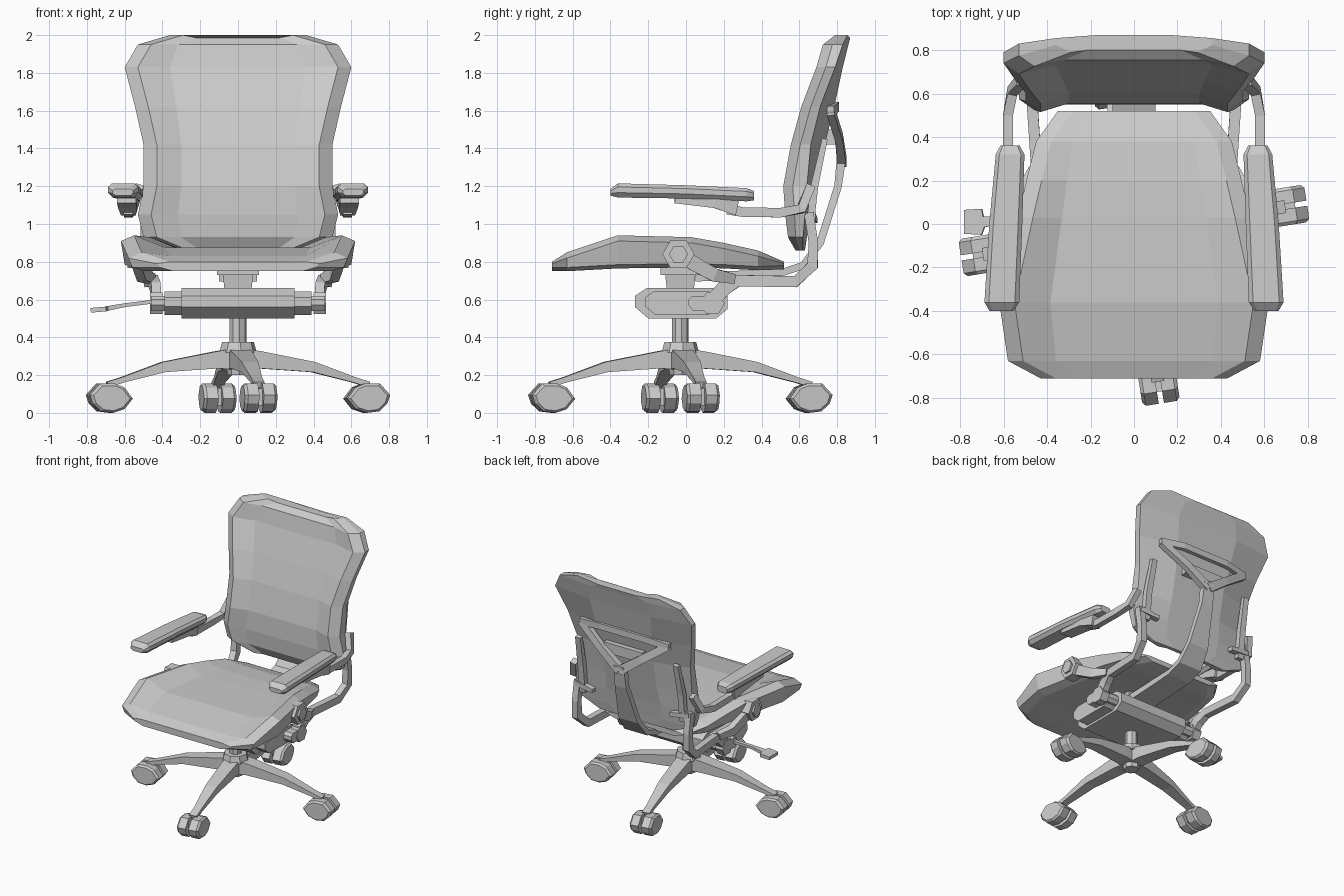
import bpy, bmesh, math
from mathutils import Vector, Matrix


def finish(name, bm, mirror=False, matrix=None):
    bmesh.ops.recalc_face_normals(bm, faces=bm.faces)
    me = bpy.data.meshes.new(name)
    bm.to_mesh(me)
    bm.free()
    ob = bpy.data.objects.new(name, me)
    bpy.context.collection.objects.link(ob)
    if matrix:
        me.transform(matrix)
    if mirror:
        ob.modifiers.new("mirror", 'MIRROR').use_mirror_merge = False
    return ob


def loft(name, rings, mirror=False, matrix=None):
    """Skin a list of closed rings and cap both ends."""
    bm = bmesh.new()
    vs = [[bm.verts.new(p) for p in r] for r in rings]
    n = len(vs[0])
    for a, b in zip(vs, vs[1:]):
        for i in range(n):
            bm.faces.new((a[i], a[(i + 1) % n], b[(i + 1) % n], b[i]))
    bm.faces.new(vs[0])
    bm.faces.new(vs[-1])
    return finish(name, bm, mirror, matrix)


def bar(name, path, wdir=(1, 0, 0), mirror=False, matrix=None):
    """Rectangular bar along path points (x, y, z, width, height)."""
    pts = [Vector(p[:3]) for p in path]
    rings = []
    for i, p in enumerate(path):
        t = (pts[min(i + 1, len(pts) - 1)] - pts[max(i - 1, 0)]).normalized()
        w = Vector(wdir)
        w = (w - t * w.dot(t)).normalized()
        u = t.cross(w)
        w, u = w * p[3] / 2, u * p[4] / 2
        rings.append([pts[i] + w + u, pts[i] - w + u, pts[i] - w - u, pts[i] + w - u])
    return loft(name, rings, mirror, matrix)


def prism_x(name, prof, x0, x1, mirror=False):
    """Extrude a (y, z) profile along x."""
    return loft(name, [[(x, y, z) for y, z in prof] for x in (x0, x1)], mirror)


def ngon(cy, cz, r, n=6):
    return [(cy + r * math.cos(2 * math.pi * i / n), cz + r * math.sin(2 * math.pi * i / n)) for i in range(n)]


def sym(half):
    return half + [(-x, y, z) for x, y, z in reversed(half)]


# seat cushion: y, half width, rim z, centre z, bottom z
rings = []
for y, w, ze, zc, zb in [(-.71, .43, .80, .80, .75), (-.63, .58, .85, .83, .75),
                         (-.36, .62, .94, .875, .765), (.03, .535, .93, .875, .77),
                         (.2, .495, .90, .87, .765), (.38, .45, .86, .85, .755),
                         (.52, .35, .80, .80, .76)]:
    rings.append(sym([(w * .62, y, zc), (w - .07, y, ze), (w, y, ze - .03 if ze > .8 else ze - .01),
                      (w - .02, y, zb + .02), (w - .09, y, zb)]))
loft("seat", rings)

# back cushion: z, half width, front centre y, front edge y, rear centre y, rear edge y
rings = []
for z, w, fc, fe, bc, be in [(.86, .33, .60, .58, .63, .62), (.93, .50, .56, .54, .64, .62),
                             (1.05, .53, .55, .525, .66, .63), (1.2, .50, .555, .515, .69, .64),
                             (1.42, .50, .60, .555, .735, .66), (1.62, .545, .66, .61, .785, .71),
                             (1.83, .60, .73, .69, .83, .79), (1.95, .53, .755, .725, .86, .83),
                             (1.985, .36, .80, .79, .87, .855)]:
    m = min(.05, (be - fe) * .5)
    rings.append(sym([(w * .6, fc, z), (w - .07, fe, z), (w, fe + m, z), (w, be, z), (w * .45, bc, z)]))
back = loft("backrest", rings)
for v in back.data.vertices:            # raised shoulders on the top edge
    if v.co.z > 1.98 and abs(v.co.x) > .25:
        v.co.z = 2.0

# armrest pads: y, centre x, half width, top z, bottom z
rings = []
for y, xc, w, zt, zb in [(-.40, .61, .055, 1.185, 1.15), (-.36, .608, .08, 1.215, 1.14),
                         (0, .59, .076, 1.205, 1.135), (.32, .57, .066, 1.19, 1.12),
                         (.36, .57, .045, 1.175, 1.125)]:
    h = zt - zb
    rings.append([(xc + a * w, y, zb + b * h) for a, b in
                  [(-.75, 1), (.75, 1), (1, .75), (1, .35), (.7, 0), (-.7, 0), (-1, .35), (-1, .75)]])
loft("armrest_pad", rings, True)

# armrest supports
bar("armrest_plate", [(.59, -.06, 1.125, .1, .03), (.585, .15, 1.11, .1, .05), (.58, .27, 1.085, .08, .08)], mirror=True)
bar("armrest_bracket", [(.58, .22, 1.08, .05, .06), (.58, .3, 1.063, .045, .05), (.58, .5, 1.06, .045, .05),
                        (.56, .61, 1.08, .045, .05), (.52, .66, 1.2, .045, .05)], mirror=True)

# side arms from the mechanism hubs to the back
bar("side_arm", [(.43, .12, .57, .05, .08), (.435, .2, .66, .05, .08), (.45, .28, .70, .05, .06),
                 (.47, .58, .695, .05, .06), (.49, .67, .78, .05, .06), (.49, .675, .9, .05, .05),
                 (.49, .65, 1.06, .05, .05)], mirror=True)
prism_x("arm_hub", ngon(.14, .58, .065), .40, .465, True)
bar("back_strip", [(.44, .655, .98, .05, .04), (.44, .68, 1.2, .05, .04), (.43, .735, 1.45, .045, .03)], mirror=True)
bar("strip_tab", [(.50, .66, 1.04, .05, .04), (.34, .675, 1.02, .04, .03)], (0, 1, 0), mirror=True)

# seat side knobs and their struts
prism_x("seat_knob", ngon(-.04, .84, .085), .50, .585, True)
prism_x("seat_knob_cap", ngon(-.04, .84, .05), .585, .60, True)
bar("seat_strut", [(.54, -.01, .82, .05, .08), (.51, .15, .73, .05, .07), (.46, .25, .71, .05, .05)], mirror=True)

# central spine splitting into a triangular frame
bar("spine", [(0, .05, .72, .2, .05), (0, .5, .74, .2, .04), (0, .62, .78, .2, .04), (0, .71, .90, .17, .04),
              (0, .805, 1.2, .10, .04), (0, .825, 1.37, .09, .05)])
bar("spine_branch", [(0, .825, 1.33, .07, .05), (.18, .81, 1.46, .06, .04), (.38, .765, 1.60, .06, .04)],
    (1, 0, -1), True)
bar("spine_crossbar", [(-.39, .765, 1.60, .04, .05), (-.2, .79, 1.62, .04, .05), (.2, .79, 1.62, .04, .05),
                       (.39, .765, 1.60, .04, .05)], (0, 1, 0))
bar("lumbar_block", [(-.17, .75, 1.46, .09, .08), (.17, .75, 1.46, .09, .08)], (0, 1, 0))

# tilt mechanism, stepped narrower towards both ends
prof = [(-.27, .62), (-.21, .66), (.16, .66), (.22, .62), (.22, .55), (.16, .5), (-.2, .5), (-.27, .56)]
for name, s, x in [("mechanism_body", 1, .3), ("mechanism_collar", .78, .39), ("mechanism_end", .5, .46)]:
    if s == .5:
        p = [(.10 + (y + .025) * .35, .58 + (z - .58) * s) for y, z in prof]
    else:
        p = [(-.025 + (y + .025) * s, .58 + (z - .58) * s) for y, z in prof]
    prism_x(name, p, -x, x)
bar("seat_mount", [(0, -.03, .64, .14, .14), (0, -.03, .73, .16, .16), (0, -.03, .73, .22, .21),
                   (0, -.03, .77, .22, .21)])

# height lever on the left
bar("lever", [(-.44, .05, .59, .03, .02), (-.6, .02, .57, .03, .02), (-.69, .01, .553, .05, .025),
              (-.70, .01, .55, .12, .025), (-.78, .01, .543, .11, .025)], (0, 1, 0))

# column and hub
BASE = Matrix.Translation((0, -.03, 0)) @ Matrix.Rotation(math.radians(9), 4, 'Z')
for name, r1, r2, z0, z1 in [("column", .045, .045, .3, .52), ("base_hub", .1, .085, .32, .375),
                             ("base_hub_lower", .055, .08, .2, .325)]:
    bm = bmesh.new()
    bmesh.ops.create_cone(bm, cap_ends=True, segments=8, radius1=r1, radius2=r2, depth=z1 - z0,
                          matrix=Matrix.Translation((0, 0, (z0 + z1) / 2)))
    finish(name, bm, matrix=BASE)

# four legs with casters
caster = [(-.115, .075), (-.07, .135), (-.02, .155), (.06, .155), (.115, .095), (.10, .05),
          (.055, .008), (-.01, 0), (-.07, .02)]
for i in range(4):
    M = BASE @ Matrix.Rotation(math.pi / 2 * i, 4, 'Z')
    bar(f"leg_{i}", [(.03, 0, .285, .11, .11), (.12, 0, .28, .11, .09), (.4, 0, .243, .09, .055),
                     (.62, 0, .175, .06, .03), (.70, 0, .15, .06, .03)], (0, 1, 0), matrix=M)
    for side in (-1, 1):                # twin wheels
        loft(f"caster_wheel_{i}", [[(.69 + x * s, side * y, .077 + (z - .077) * s) for x, z in caster]
                                   for y, s in ((.012, 1), (.072, 1), (.087, .85))], matrix=M)
    bar(f"caster_core_{i}", [(.63, 0, .085, .03, .09), (.75, 0, .085, .03, .09)], (0, 1, 0), matrix=M)
